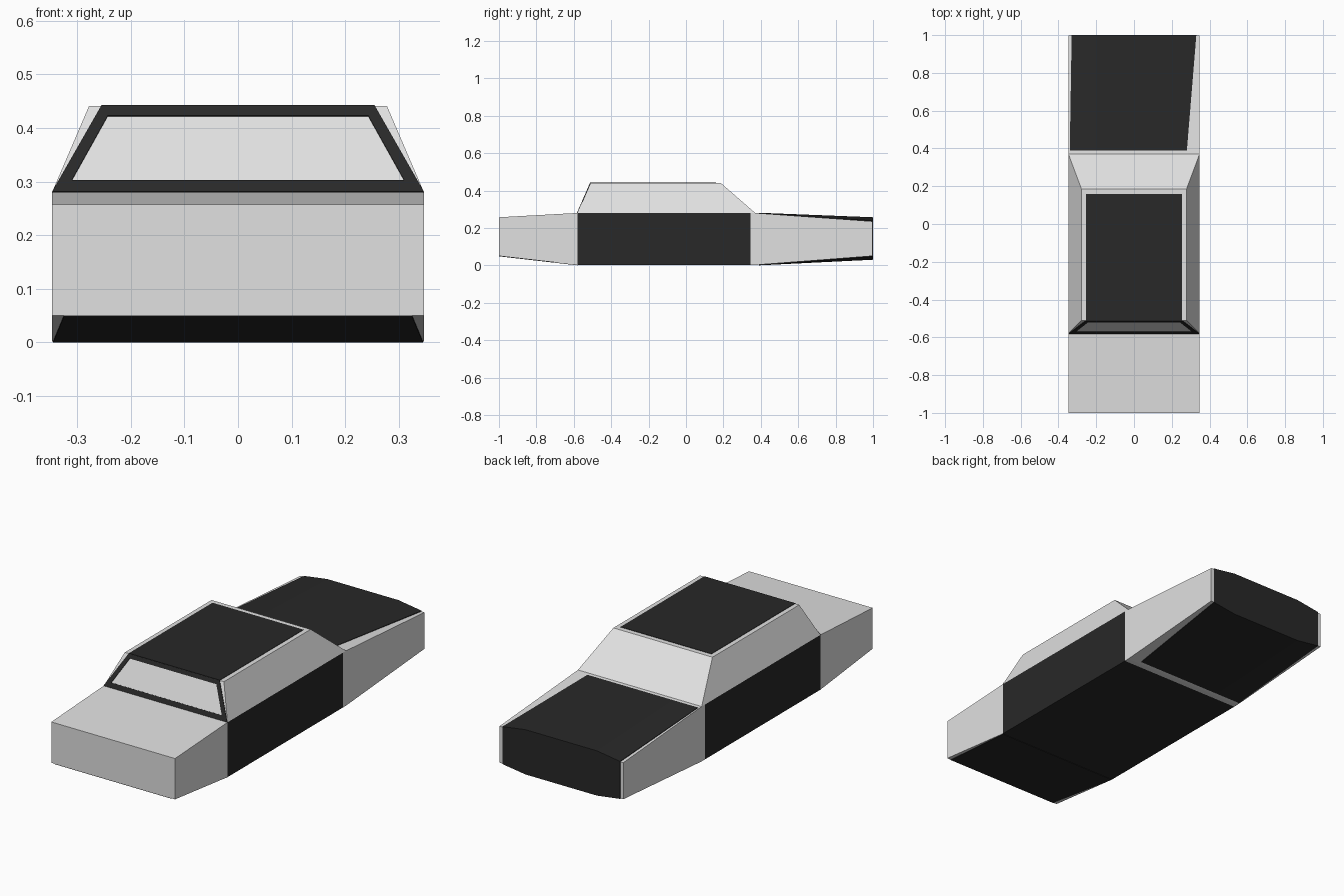
import bpy
from mathutils import Vector

if "Cube" in bpy.data.objects:
    bpy.data.objects.remove(bpy.data.objects["Cube"])


def material(name, value):
    m = bpy.data.materials.new(name)
    m.diffuse_color = (value, value, value, 1)
    m.use_nodes = True
    m.node_tree.nodes["Principled BSDF"].inputs["Base Color"].default_value = m.diffuse_color
    return m


GREY = material("light_grey_paint", 0.75)
BLACK = material("black_panel", 0.021)


def make(name, verts, faces, *mats):
    me = bpy.data.meshes.new(name)
    me.from_pydata(verts, [], faces)
    for m in mats:
        me.materials.append(m)
    ob = bpy.data.objects.new(name, me)
    bpy.context.collection.objects.link(ob)
    return ob


def loft(name, rings, *mats):
    """Join rings of equal point count (running front to back) and cap the ends."""
    n = len(rings[0])
    verts = [p for r in rings for p in r]
    faces = [tuple(range(n)), tuple(reversed(range(len(verts) - n, len(verts))))]
    for k in range(len(rings) - 1):
        a, b = k * n, (k + 1) * n
        for i in range(n):
            j = (i + 1) % n
            faces.append((a + j, a + i, b + i, b + j))
    return make(name, verts, faces, *mats)


def plates(name, polys, thick=0.003):
    """Thin slabs lying on given polygons, raised along their normals."""
    verts, faces = [], []
    for poly in polys:
        p = [Vector(q) for q in poly]
        up = (p[1] - p[0]).cross(p[2] - p[0]).normalized() * thick
        s, n = len(verts), len(p)
        verts += p + [q + up for q in p]
        faces.append(tuple(s + i for i in reversed(range(n))))
        faces.append(tuple(s + n + i for i in range(n)))
        for i in range(n):
            j = (i + 1) % n
            faces.append((s + i, s + j, s + n + j, s + n + i))
    return make(name, verts, faces, BLACK)


# Lower body: rectangular sections along the length
W = 0.347
stations = [(-1, 0.05, 0.257), (-0.58, 0.002, 0.28), (0.345, 0.002, 0.28),
            (0.37, 0.002, 0.28), (0.998, 0.05, 0.235)]
body = loft("body", [[(-W, y, lo), (W, y, lo), (W, y, hi), (-W, y, hi)]
                     for y, lo, hi in stations], GREY, BLACK)
# Black doors and floor between the axles
for f in body.data.polygons:
    if -0.5 < f.center.y < 0.3 and f.normal.z < 0.5:
        f.material_index = 1

# Cabin: tapered box
T = 0.278
loft("cabin", [[(-W, -0.58, 0.28), (W, -0.58, 0.28), (W, 0.37, 0.28), (-W, 0.37, 0.28)],
               [(-T, -0.51, 0.441), (T, -0.51, 0.441), (T, 0.185, 0.441), (-T, 0.185, 0.441)]],
     GREY)

# Roof panel
plates("roof_panel", [[(-0.255, -0.51, 0.44), (0.255, -0.51, 0.44),
                       (0.255, 0.16, 0.44), (-0.255, 0.16, 0.44)]])


# Windscreen frame, laid on the sloping front of the cabin
def screen(x, z):
    return (x, -0.58 + (z - 0.28) * 0.07 / 0.161, z)


outer = [screen(*p) for p in ((-W, 0.28), (W, 0.28), (0.255, 0.441), (-0.255, 0.441))]
inner = [screen(*p) for p in ((-0.31, 0.302), (0.31, 0.302), (0.243, 0.422), (-0.243, 0.422))]
plates("windscreen_frame", [[outer[i], outer[(i + 1) % 4], inner[(i + 1) % 4], inner[i]]
                            for i in range(4)])

# Panel under the nose
plates("nose_underside", [[(-0.325, -1, 0.05), (-0.345, -0.58, 0.002),
                           (0.345, -0.58, 0.002), (0.325, -1, 0.05)]], 0.002)

# Tail shell: crowned black panels over the boot, rear and rear underside
front = [(x, 0.39, z) for x, z in ((-0.34, 0), (-0.2, 0), (0.18, 0), (0.28, 0),
                                   (0.28, 0.281), (0.18, 0.281), (-0.2, 0.281), (-0.34, 0.281))]
rear = [(x, 1.0, z) for x, z in ((-0.33, 0.048), (-0.2, 0.03), (0.2, 0.03), (0.33, 0.048),
                                 (0.33, 0.238), (0.2, 0.257), (-0.2, 0.257), (-0.33, 0.238))]
loft("tail_panels", [front, rear], BLACK)

# Consistent outward normals
import bmesh
for ob in bpy.context.collection.objects:
    bm = bmesh.new()
    bm.from_mesh(ob.data)
    bmesh.ops.recalc_face_normals(bm, faces=bm.faces)
    bm.to_mesh(ob.data)
    bm.free()
